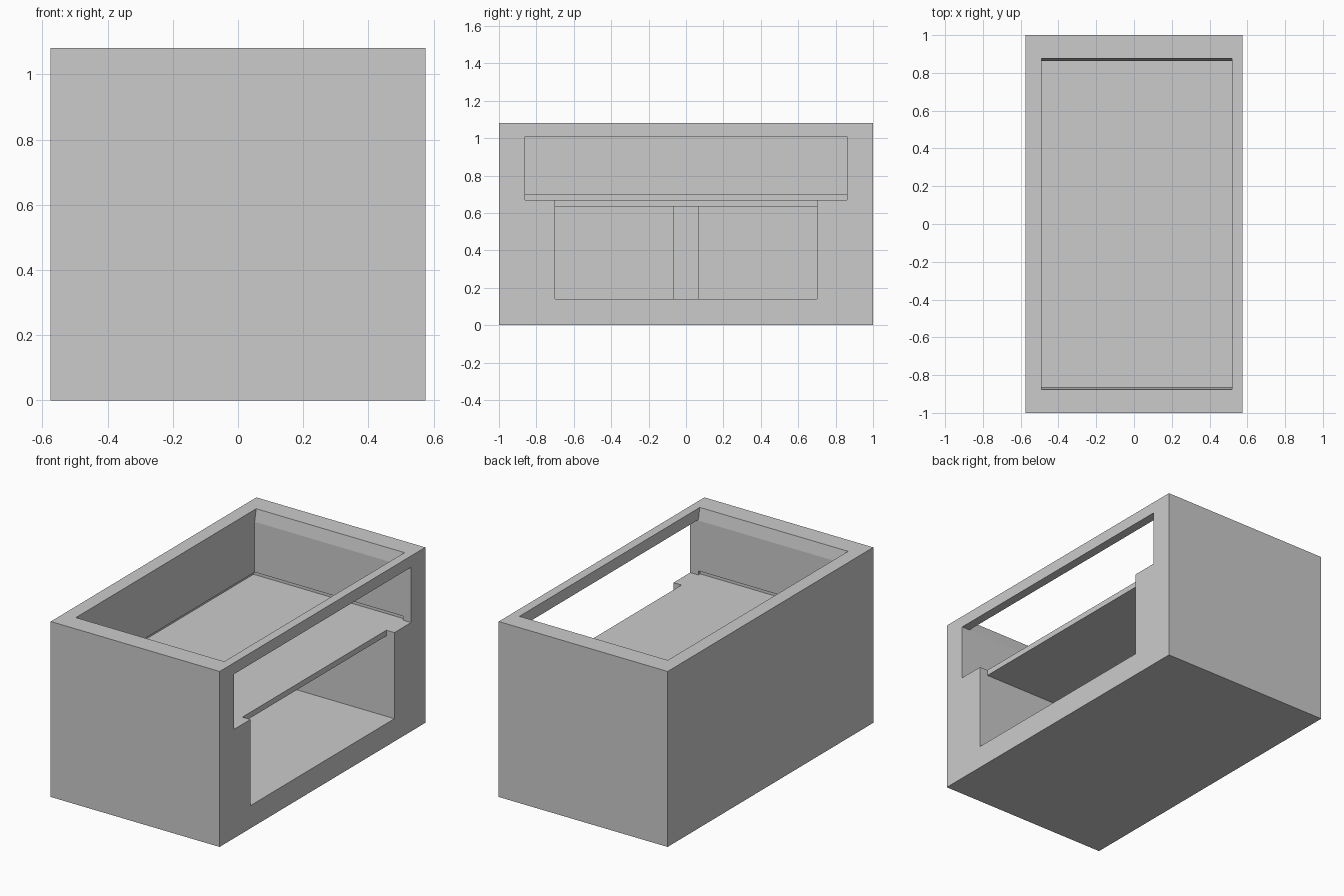
import bpy, bmesh

if "Cube" in bpy.data.objects:
    bpy.data.objects.remove(bpy.data.objects["Cube"])


def block(name, x, y, z, top_flare=0.0):
    """Box from (min, max) ranges; y is a half width that may flare at the top."""
    bm = bmesh.new()
    bmesh.ops.create_cube(bm, size=2)
    for v in bm.verts:
        top = v.co.z > 0
        v.co.x = x[1] if v.co.x > 0 else x[0]
        half = y + (top_flare if top else 0)
        v.co.y = half if v.co.y > 0 else -half
        v.co.z = z[1] if top else z[0]
    mesh = bpy.data.meshes.new(name)
    bm.to_mesh(mesh)
    bm.free()
    obj = bpy.data.objects.new(name, mesh)
    bpy.context.collection.objects.link(obj)
    return obj


def carve(target, cutter):
    cutter.hide_render = True
    mod = target.modifiers.new("cut", "BOOLEAN")
    mod.operation = "DIFFERENCE"
    mod.solver = "EXACT"
    mod.object = cutter
    bpy.context.view_layer.objects.active = target
    bpy.ops.object.modifier_apply(modifier=mod.name)
    bpy.data.objects.remove(cutter)


BACK, FRONT = -0.49, 0.52

# Solid outer case
case = block("case", (-0.575, 0.575), 1.0, (0, 1.08))

# Lower compartment, upper compartment, flared top hatch, shelf groove
carve(case, block("lower_cut", (BACK, 0.7), 0.70, (0.14, 0.69)))
carve(case, block("upper_cut", (BACK, 0.7), 0.862, (0.67, 1.01)))
carve(case, block("hatch_cut", (BACK, FRONT), 0.862, (1.005, 1.0805), 0.015))
carve(case, block("groove_cut", (BACK - 0.02, FRONT), 0.88, (0.635, 0.695)))

# Shelf seated in the groove
block("shelf", (BACK - 0.02, FRONT), 0.88, (0.635, 0.67))

# Support post under the shelf at the rear
block("rear_post", (BACK, BACK + 0.14), 0.07, (0.14, 0.635))
